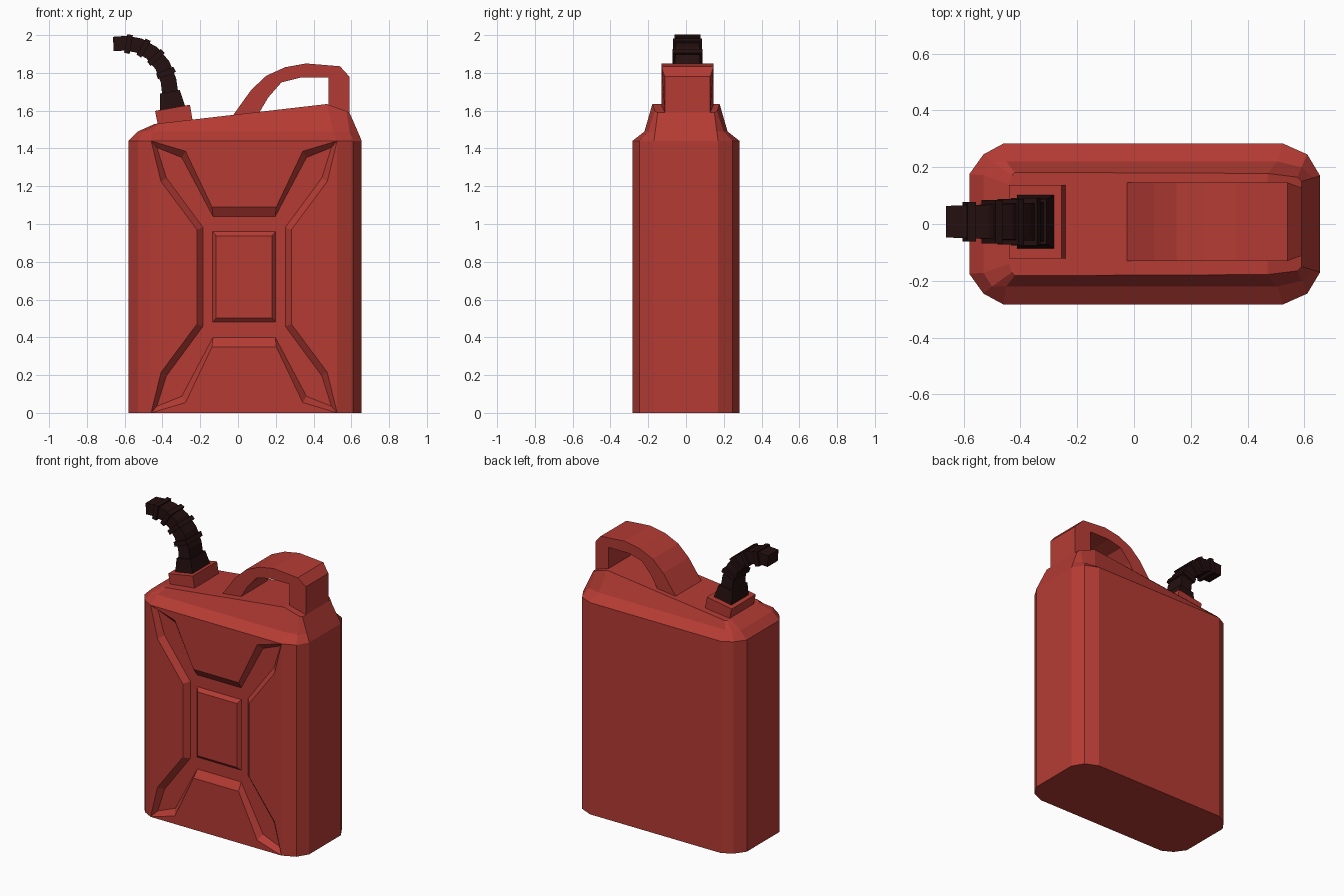
import bpy
import bmesh
import math
from mathutils import Vector

cube = bpy.data.objects.get("Cube")
if cube:
    bpy.data.objects.remove(cube, do_unlink=True)


def make_material(name, colour):
    mat = bpy.data.materials.new(name)
    mat.use_nodes = True
    mat.diffuse_color = (*colour, 1)
    mat.node_tree.nodes["Principled BSDF"].inputs["Base Color"].default_value = (*colour, 1)
    return mat


RED = make_material("red plastic", (0.46, 0.044, 0.034))
BLACK = make_material("dark rubber", (0.018, 0.005, 0.005))
MID_Y = 0.008  # handle, neck and spout share this centre line


def finish(name, bm, mat):
    bmesh.ops.remove_doubles(bm, verts=bm.verts, dist=0.0005)
    bmesh.ops.recalc_face_normals(bm, faces=bm.faces)
    mesh = bpy.data.meshes.new(name)
    bm.to_mesh(mesh)
    bm.free()
    mesh.materials.append(mat)
    obj = bpy.data.objects.new(name, mesh)
    bpy.context.collection.objects.link(obj)
    return obj


def add_face(bm, points):
    return bm.faces.new([bm.verts.new(p) for p in points])


def bridge(bm, a, b, closed=True, skip=None):
    n = len(a)
    for i in range(n if closed else n - 1):
        if i != skip:
            j = (i + 1) % n
            add_face(bm, (a[i], a[j], b[j], b[i]))


def loft(name, rings, mat):
    bm = bmesh.new()
    for a, b in zip(rings, rings[1:]):
        bridge(bm, a, b)
    add_face(bm, rings[0])
    add_face(bm, rings[-1])
    return finish(name, bm, mat)


def mirrored_ring(half):
    """Back half from left to right, then the front half from right to left."""
    return [Vector(p) for p in half] + [Vector((x, -y, z)) for x, y, z in reversed(half)]


# Can body: chamfered footprint, shoulder, sloping top
foot = [(-0.58, 0.175), (-0.53, 0.245), (-0.46, 0.283),
        (0.525, 0.283), (0.61, 0.245), (0.655, 0.17)]
HEIGHT = 1.44
base = mirrored_ring([(x, y, 0) for x, y in foot])
wall_top = mirrored_ring([(x, y, HEIGHT) for x, y in foot])
shoulder = mirrored_ring([(-0.53, 0.172, 1.49), (-0.50, 0.22, 1.49), (-0.45, 0.22, 1.49),
                          (0.505, 0.22, 1.49), (0.59, 0.20, 1.49), (0.634, 0.163, 1.49)])
crown = mirrored_ring([(-0.44, 0.14, 1.53), (-0.43, 0.17, 1.53), (-0.42, 0.182, 1.532),
                       (0.47, 0.178, 1.635), (0.575, 0.165, 1.597), (0.59, 0.15, 1.59)])
body = bmesh.new()
bridge(body, base, wall_top, skip=8)  # the front wall is built below
bridge(body, wall_top, shoulder)
bridge(body, shoulder, crown)
add_face(body, base)
add_face(body, crown[2:4] + crown[8:10])
add_face(body, crown[:3] + crown[9:])
add_face(body, crown[3:9])

# Sunken cross on the front wall, from one quarter outline
CX, CZ, FRONT, DEPTH = 0.0325, HEIGHT / 2, -0.283, 0.035
rim_quarter = [(0.25, 0.25), (0.44, 0.505), (0.4925, 0.72), (0.31, 0.665), (0.17, 0.37)]
floor_quarter = [(0.218, 0.262), (0.412, 0.525), (0.462, 0.685), (0.33, 0.632), (0.165, 0.32)]


def cross_outline(quarter, y):
    back = quarter[::-1]
    pts = (quarter + [(-u, v) for u, v in back]
           + [(-u, -v) for u, v in quarter] + [(u, -v) for u, v in back])
    return [Vector((CX + u, y, CZ + v)) for u, v in pts]


rim = cross_outline(rim_quarter, FRONT)
floor = cross_outline(floor_quarter, FRONT + DEPTH)
bridge(body, rim, floor)
add_face(body, floor)
# Flush panels between the four arms
for start in (2, 7, 12, 17):
    add_face(body, [rim[(start + k) % 20] for k in range(6)])
finish("can_body", body, RED)


def rectangle(half_x, half_z, y):
    return [Vector((CX + sx * half_x, y, CZ + sz * half_z))
            for sx, sz in ((-1, -1), (1, -1), (1, 1), (-1, 1))]


# Raised label plate in the middle of the cross
loft("front_plate", [rectangle(0.168, 0.242, FRONT + DEPTH + 0.002),
                     rectangle(0.148, 0.217, FRONT + DEPTH - 0.022)], RED)

# Carrying handle: arched profile across the can, narrower at the rear post
profile = [(-0.03, 1.57), (0.07, 1.71), (0.15, 1.785), (0.25, 1.83), (0.36, 1.85),
           (0.54, 1.835), (0.59, 1.78), (0.59, 1.585), (0.48, 1.60), (0.48, 1.775),
           (0.33, 1.775), (0.23, 1.75), (0.16, 1.67), (0.11, 1.585)]


def handle_side(sign):
    return [Vector((x, MID_Y + sign * (0.12 if x > 0.58 else 0.138), z)) for x, z in profile]


loft("handle", [handle_side(-1), handle_side(1)], RED)


def section(x, z, angle, half_width, half_thick):
    """Rectangle across a path heading at the given angle in the xz plane."""
    a = math.radians(angle)
    normal = Vector((-math.sin(a), 0, math.cos(a)))
    centre = Vector((x, MID_Y, z))
    return [centre + Vector((0, s * half_width, 0)) + normal * t * half_thick
            for s, t in ((-1, -1), (1, -1), (1, 1), (-1, 1))]


# Neck block
loft("neck", [section(-0.33, 1.525, 100, 0.13, 0.092),
              section(-0.347, 1.615, 100, 0.13, 0.094)], RED)

# Spout collar and bent tube
loft("spout_collar", [section(-0.345, 1.605, 100, 0.095, 0.068),
                      section(-0.36, 1.70, 100, 0.08, 0.053)], BLACK)
tube = [(-0.358, 1.68, 98, 0.07, 0.043), (-0.368, 1.76, 105, 0.068, 0.042),
        (-0.40, 1.84, 120, 0.066, 0.042), (-0.455, 1.905, 138, 0.063, 0.041),
        (-0.525, 1.945, 158, 0.06, 0.04), (-0.595, 1.957, 175, 0.057, 0.039),
        (-0.66, 1.953, 183, 0.056, 0.038)]
loft("spout_tube", [section(*s) for s in tube], BLACK)

# Ribs around the spout
ribs = [(-0.382, 1.80, 112, 0.083), (-0.435, 1.882, 132, 0.08),
        (-0.50, 1.932, 150, 0.076), (-0.58, 1.953, 170, 0.07)]
for i, (x, z, angle, width) in enumerate(ribs):
    a = math.radians(angle)
    dx, dz = 0.015 * math.cos(a), 0.015 * math.sin(a)
    loft(f"spout_rib_{i + 1}", [section(x - dx, z - dz, angle, width, 0.051),
                                section(x + dx, z + dz, angle, width, 0.049)], BLACK)
